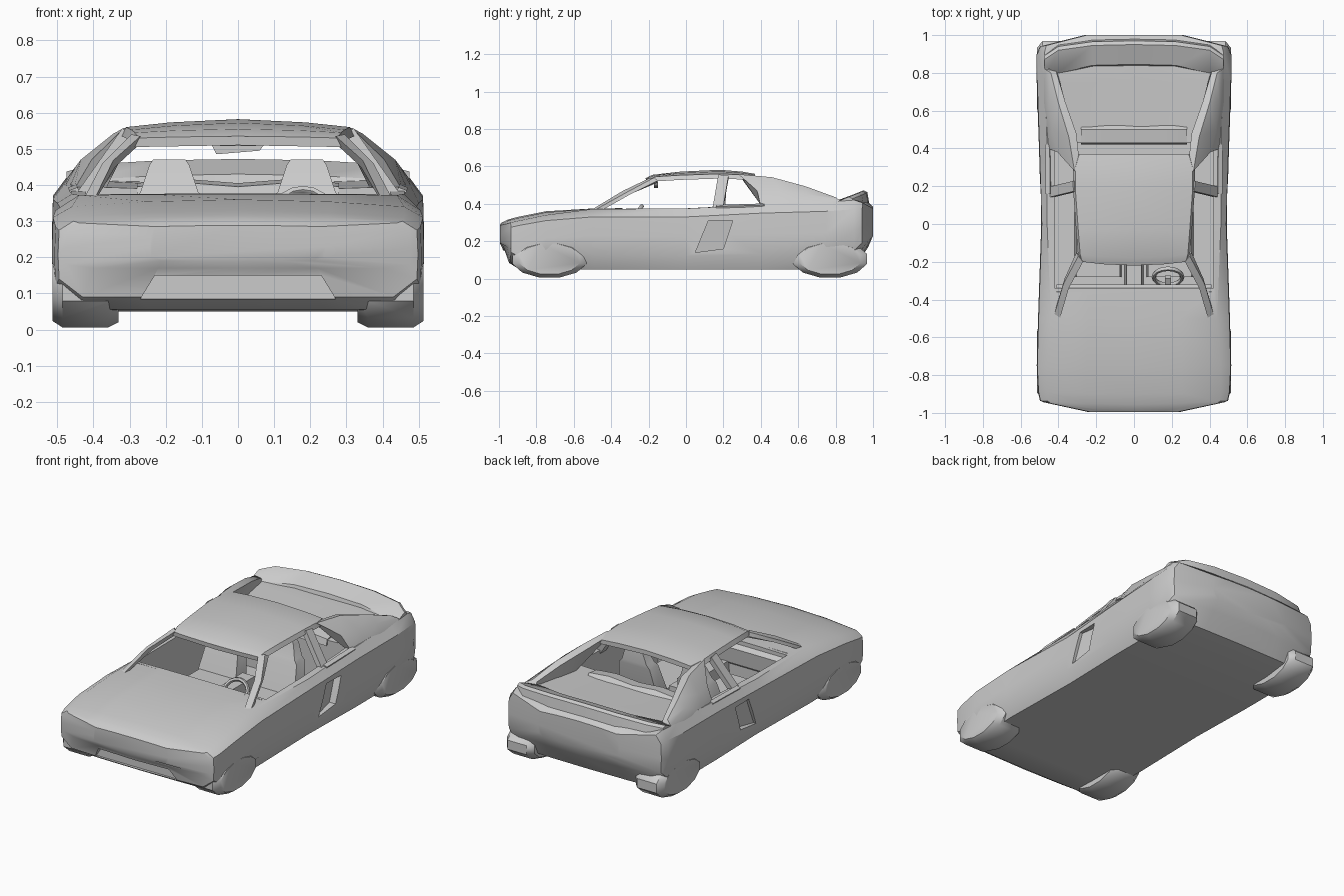
import bpy, bmesh, math
from mathutils import Vector

if "Cube" in bpy.data.objects:
    bpy.data.objects.remove(bpy.data.objects["Cube"])


def shade(ob, angle):
    bpy.ops.object.select_all(action='DESELECT')
    bpy.context.view_layer.objects.active = ob
    ob.select_set(True)
    bpy.ops.object.shade_smooth_by_angle(angle=math.radians(angle))


def loft(name, rings, angle=30):
    bm = bmesh.new()
    vs = [[bm.verts.new(p) for p in r] for r in rings]
    n = len(rings[0])
    for a, b in zip(vs, vs[1:]):
        for i in range(n):
            j = (i + 1) % n
            bm.faces.new((a[i], a[j], b[j], b[i]))
    bm.faces.new(vs[0])
    bm.faces.new(vs[-1])
    bmesh.ops.recalc_face_normals(bm, faces=bm.faces)
    me = bpy.data.meshes.new(name)
    bm.to_mesh(me)
    bm.free()
    ob = bpy.data.objects.new(name, me)
    bpy.context.collection.objects.link(ob)
    shade(ob, angle)
    return ob


def box(name, x0, x1, y0, y1, z0, z1, taper=0):
    # taper pulls the upper edges inward along x
    return loft(name, [[(x0, y0, z0), (x1, y0, z0), (x1, y1, z0), (x0, y1, z0)],
                       [(x0 + taper, y0, z1), (x1 - taper, y0, z1),
                        (x1 - taper, y1, z1), (x0 + taper, y1, z1)]])


def beam(name, p0, p1, wide, deep):
    p0, p1 = Vector(p0), Vector(p1)
    d = (p1 - p0).normalized()
    u = Vector((0, 1, 0))
    u = (u - d * u.dot(d)).normalized() * wide / 2
    v = d.cross(u).normalized() * deep / 2
    return loft(name, [[p + u + v, p - u + v, p - u - v, p + u - v] for p in (p0, p1)])


def flip(rings, s):
    return [[(s * x, y, z) for x, y, z in r] for r in rings]


def cut(ob, cutter):
    cutter.hide_render = True
    m = ob.modifiers.new("cut", 'BOOLEAN')
    m.operation, m.solver, m.object = 'DIFFERENCE', 'EXACT', cutter
    bpy.context.view_layer.objects.active = ob
    bpy.ops.object.modifier_apply(modifier=m.name)
    bpy.data.objects.remove(cutter)


# Lower body: y, bow, bottom w/z, side w, side low/high z, shoulder w/z, centre z
stations = [
    (-.995, 0, .21, .19, .24, .20, .26, .23, .285, .288),
    (-.985, .045, .40, .17, .475, .18, .27, .44, .295, .30),
    (-.955, .02, .43, .09, .495, .14, .275, .455, .30, .315),
    (-.90, .01, .44, .055, .505, .12, .285, .46, .31, .33),
    (-.75, 0, .46, .05, .512, .12, .31, .46, .34, .36),
    (-.50, 0, .47, .05, .505, .13, .33, .44, .372, .375),
    (0, 0, .46, .05, .488, .12, .33, .46, .375, .38),
    (.40, 0, .47, .05, .50, .13, .35, .46, .395, .385),
    (.75, 0, .47, .05, .512, .13, .36, .47, .415, .40),
    (.91, .01, .45, .07, .512, .15, .37, .475, .42, .41),
    (.975, .035, .43, .17, .495, .19, .36, .465, .405, .41),
    (1.00, 0, .23, .23, .26, .25, .34, .25, .375, .385),
]
rings = []
for y, bow, wb, zb, w, zl, zm, ws, zs, zt in stations:
    half = [(wb * .55, zb), (wb, zb), (w, zl), (w + .003, (zl + zm) / 2), (w, zm),
            (ws, zs), (ws * .55, zs * .3 + zt * .7)]
    pts = [(0, zb)] + half + [(0, zt)] + [(-x, z) for x, z in reversed(half)]
    rings.append([(x, y - math.copysign(bow * (x / .5) ** 2, y), z) for x, z in pts])
body = loft("body", rings, 35)

# Cockpit and lower intake openings
cut(body, box("cockpit_cutter", -.42, .42, -.34, .43, .10, .7))
cut(body, box("intake_cutter", -.27, .27, -1.1, -.93, .085, .15, .04))

# Side scoops behind the doors
for s in (1, -1):
    quad = [(.05, .14), (.20, .16), (.25, .31), (.12, .31)]
    cut(body, loft("scoop_cutter", flip([[(.455 if y > .15 else .475, y, z) for y, z in quad],
                                         [(.6, y, z) for y, z in quad]], s)))
shade(body, 35)

# Dashboard
loft("dashboard", [[(x, -.36, .20), (x, -.33, .24), (x, -.32, .33), (x, -.36, .375)]
                   for x in (-.41, .41)])

# Roof: y, half width, edge z, centre z
roof = []
for y, w, ze, zc in [(-.20, .275, .53, .535), (-.16, .285, .545, .555), (-.03, .295, .553, .572),
                     (.18, .31, .56, .582), (.30, .31, .555, .572), (.37, .29, .545, .56)]:
    top = [(w, ze), (w * .6, ze * .4 + zc * .6), (0, zc), (-w * .6, ze * .4 + zc * .6), (-w, ze)]
    low = [(-w - .012, ze - .025), (0, zc - .025), (w + .012, ze - .025)]
    roof.append([(x, y - (.02 * (1 - (x / w) ** 2) if y < -.1 else 0), z) for x, z in top + low])
loft("roof", roof)

for s, side in ((1, "right"), (-1, "left")):
    # Windscreen and middle pillars
    loft("front_pillar_" + side, flip([
        [(.395, -.51, .365), (.425, -.49, .365), (.415, -.45, .365), (.39, -.47, .365)],
        [(.345, -.34, .468), (.375, -.32, .46), (.368, -.29, .455), (.34, -.31, .45)],
        [(.27, -.20, .535), (.295, -.17, .54), (.305, -.15, .525), (.275, -.16, .51)]], s))
    beam("middle_pillar_" + side, (s * .455, .165, .34), (s * .31, .20, .545), .055, .03)
    beam("quarter_window_edge_" + side, (s * .452, .16, .38), (s * .455, .42, .388), .02, .025)

    # Sloping rear buttress
    loft("rear_buttress_" + side, flip([
        [(.455, .40, .385), (.405, .38, .47), (.315, .28, .558), (.285, .29, .55), (.42, .41, .38)],
        [(.467, .52, .39), (.435, .50, .47), (.345, .46, .542), (.305, .48, .53), (.37, .52, .38)],
        [(.477, .66, .40), (.45, .65, .45), (.40, .64, .493), (.365, .65, .48), (.39, .66, .38)],
        [(.48, .83, .40), (.472, .82, .42), (.44, .80, .435), (.41, .80, .43), (.41, .82, .39)]], s), 40)

    # Low, flattened wheels
    for y, end in ((-.73, "front"), (.77, "rear")):
        wheel = []
        for x, k in ((.33, .85), (.36, 1), (.485, 1), (.513, .82)):
            wheel.append([(s * x, y + .205 * k * math.cos(a), .105 + .103 * k * math.sin(a))
                          for a in [math.tau * (i + .5) / 12 for i in range(12)]])
        loft(end + "_wheel_" + side, wheel, 40)

    # Seats
    cx = s * .19
    box("seat_cushion_" + side, cx - .125, cx + .125, -.28, .14, .10, .20, .01)
    loft("seat_back_" + side, [
        [(cx + dx * w, y + dy, z) for dx, dy in ((-1, 0), (1, 0), (1, d), (-1, d))]
        for z, w, y, d in ((.18, .125, .07, .1), (.36, .10, .13, .08), (.38, .08, .14, .07),
                           (.455, .055, .165, .05), (.47, .045, .17, .04))], 40)

# Tail spoiler swept around the rear corners: x, inner y, outer y, height drop
tail = []
for x, yi, yo, drop in [(-.475, .76, .89, .035), (-.40, .79, .94, .015), (-.22, .83, .965, .004),
                        (0, .835, .97, 0), (.22, .83, .965, .004), (.40, .79, .94, .015),
                        (.475, .76, .89, .035)]:
    tail.append([(x, yi, .39), (x, yi + .01, .43 - drop), (x, yo - .02, .472 - drop),
                 (x, yo, .462 - drop), (x, yo + .012, .385)])
loft("tail_spoiler", tail, 40)

# Parcel shelf behind the cockpit
loft("parcel_shelf", [[(x, .42, .36), (x, .43, .395 + b), (x, .50, .405 + b), (x, .54, .37)]
                      for x, b in ((-.28, 0), (-.15, .012), (0, 0), (.15, .012), (.28, 0))])

# Console, steering wheel, mirror
box("centre_console", -.05, .05, -.35, .10, .09, .24, .01)
bpy.ops.mesh.primitive_torus_add(location=(.18, -.28, .325), rotation=(math.radians(55), 0, 0),
                                 major_radius=.075, minor_radius=.012,
                                 major_segments=16, minor_segments=6)
bpy.context.object.name = "steering_wheel"
shade(bpy.context.object, 60)
beam("steering_column", (.18, -.36, .28), (.18, -.28, .325), .03, .03)
loft("rear_view_mirror", [[(-.06, y, .485), (.06, y, .495), (.075, y, .515), (-.075, y, .515)]
                          for y in (-.17, -.15)])
beam("mirror_stem", (0, -.165, .51), (0, -.17, .54), .03, .1)
